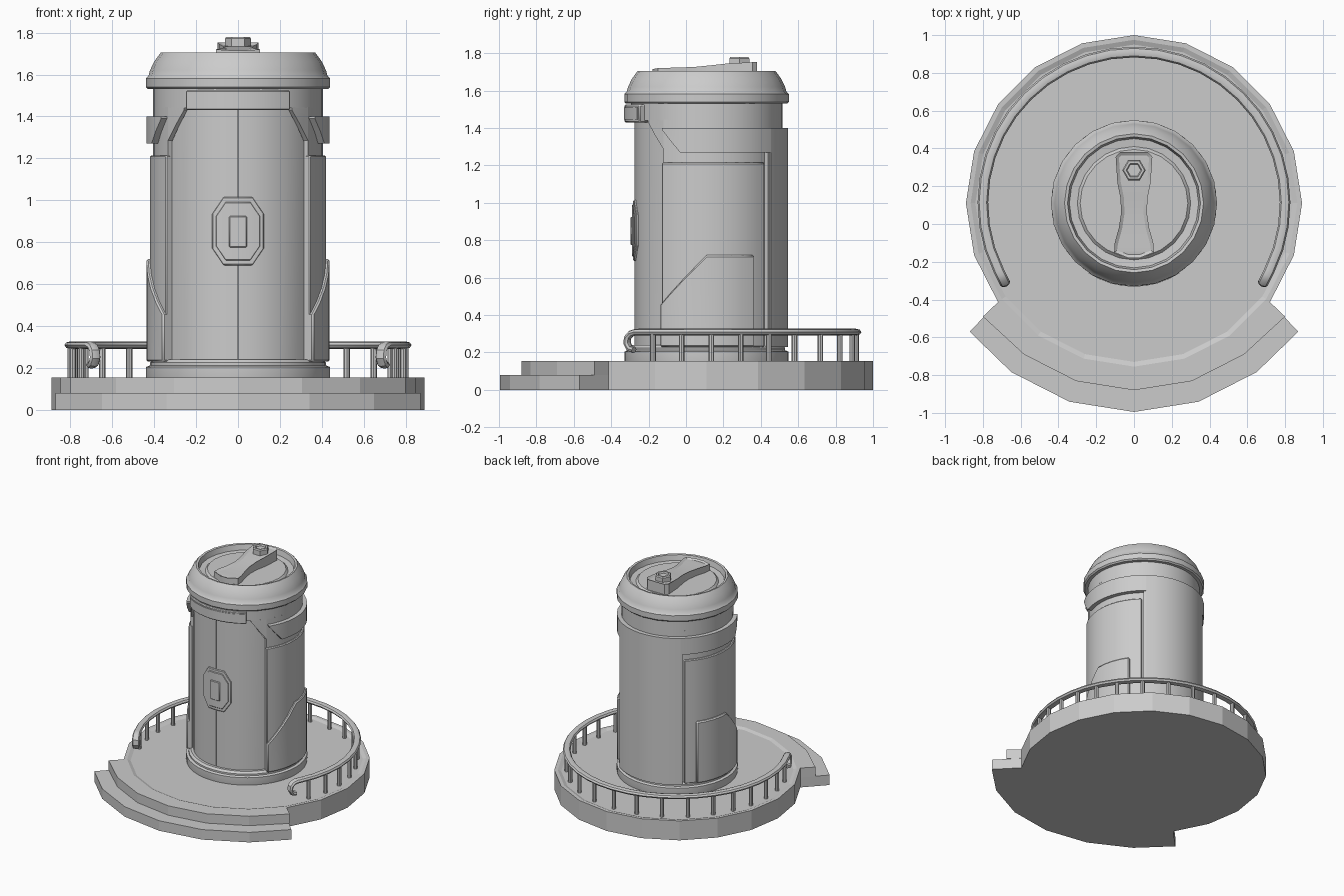
import bpy, bmesh
from math import sin, cos, radians, ceil, pi
from mathutils import Vector

if "Cube" in bpy.data.objects:
    bpy.data.objects.remove(bpy.data.objects["Cube"])

CY = 0.11  # y of the common vertical axis


def pt(phi, r, z):
    """Cylindrical point: phi in degrees from the front (-y), towards +x."""
    a = radians(phi)
    return Vector((r * sin(a), CY - r * cos(a), z))


def finish(bm, name, smooth=True, bevel=0):
    bmesh.ops.recalc_face_normals(bm, faces=bm.faces)
    me = bpy.data.meshes.new(name)
    bm.to_mesh(me)
    bm.free()
    if smooth:
        me.shade_smooth()
        me.set_sharp_from_angle(angle=radians(30))
    ob = bpy.data.objects.new(name, me)
    bpy.context.collection.objects.link(ob)
    if bevel:
        m = ob.modifiers.new("bevel", 'BEVEL')
        m.width, m.segments, m.limit_method, m.angle_limit = bevel, 1, 'ANGLE', radians(50)
    return ob


def skin(bm, rings, cap=True):
    """Join closed rings of points into a tube."""
    vs = [[bm.verts.new(p) for p in ring] for ring in rings]
    n = len(vs[0])
    for a, b in zip(vs, vs[1:]):
        for i in range(n):
            j = (i + 1) % n
            bm.faces.new((a[i], a[j], b[j], b[i]))
    if cap:
        bm.faces.new(vs[0])
        bm.faces.new(vs[-1])


def lathe(name, profile, sides, smooth=True):
    bm = bmesh.new()
    skin(bm, [[pt(360 * i / sides, r, z) for i in range(sides)] for r, z in profile])
    return finish(bm, name, smooth)


def patch(name, cols, r0, r1, bevel=0):
    """Curved plate on the body; cols = (phi, z low, z high)."""
    fine = [cols[0]]
    for a, b in zip(cols, cols[1:]):
        n = max(1, ceil(abs(b[0] - a[0]) / 9))
        fine += [tuple(u + (v - u) * k / n for u, v in zip(a, b)) for k in range(1, n + 1)]
    bm = bmesh.new()
    skin(bm, [[pt(p, r0, lo), pt(p, r1, lo), pt(p, r1, hi), pt(p, r0, hi)] for p, lo, hi in fine])
    return finish(bm, name, True, bevel)


def pair(name, cols, r0, r1, bevel=0):
    for side, s in (("right", 1), ("left", -1)):
        patch(f"{name}_{side}", [(p * s, lo, hi) for p, lo, hi in cols], r0, r1, bevel)


# Round platform with a slightly sunken floor
lathe("platform", [(.89, 0), (.89, .155), (.865, .155), (.84, .145)], 20, False)

# Two front steps
def step(name, r, end, z0, z1):
    angles = (-36, -18, 0, 18, 36)
    outer = [Vector((-end[0], end[1], 0))] + [pt(a, r, 0) for a in angles] + [Vector((end[0], end[1], 0))]
    inner = [pt(a, .885, 0) for a in (54, 36, 18, 0, -18, -36, -54)]
    bm = bmesh.new()
    skin(bm, [[p + Vector((0, 0, z)) for p in outer + inner] for z in (z0, z1)])
    finish(bm, name, False)


step("lower_step", 1.105, (.87, -.57), 0, .08)
step("upper_step", .99, (.80, -.49), .08, .155)

# Handrail with hooked ends
START = 63.5
path = []
n0, t0 = pt(START, 1, 0) - pt(START, 0, 0), Vector((-cos(radians(START)), -sin(radians(START)), 0))
hook = [(.035, -.095), (.06, -.088), (.076, -.06), (.073, -.03), (.052, -.008), (.025, 0)]
for d, h in hook:
    path.append((pt(START, .80, .309 + h) + t0 * d, n0))
N = 26
for i in range(N + 1):
    p = START + (360 - 2 * START) * i / N
    path.append((pt(p, .80, .309), pt(p, 1, 0) - pt(p, 0, 0)))
for q, n in reversed(path[:len(hook)]):
    path.append((Vector((-q.x, q.y, q.z)), Vector((-n.x, n.y, 0))))
rings = []
for i, (q, n) in enumerate(path):
    t = (path[min(i + 1, len(path) - 1)][0] - path[max(i - 1, 0)][0]).normalized()
    up = n.cross(t).normalized()
    rings.append([q + n * .028 * cos(k * pi / 4) + up * .018 * sin(k * pi / 4) for k in range(8)])
bm = bmesh.new()
skin(bm, rings)
finish(bm, "handrail")

# Railing posts
post_angles = [0, 13.5, 27, 40.5, 54, 65.4, 76.8, 88.2, 99.6, 111]
bm = bmesh.new()
for a in post_angles + [-a for a in post_angles[1:]]:
    c = pt(180 + a, .80, 0)
    skin(bm, [[c + Vector((.015 * cos(k * pi / 4), .015 * sin(k * pi / 4), z)) for k in range(8)]
              for z in (.14, .30)])
finish(bm, "railing_posts")

# Body core, foot ring and neck
lathe("body_core", [(.37, .14), (.37, 1.54)], 40)
lathe("foot_ring", [(.435, .14), (.438, .155), (.438, .205), (.42, .212), (.42, .225), (.405, .24), (.37, .24)], 40)
lathe("neck", [(.37, 1.44), (.405, 1.44), (.405, 1.54), (.37, 1.54)], 40)

# Front doors, with a seam between them, and the frame around them
pair("door", [(.5, .24, 1.43), (39, .24, 1.43), (55, .24, 1.28)], .36, .385)
pair("door_frame_corner", [(39.5, 1.43, 1.445), (55.5, 1.285, 1.445)], .365, .405)
patch("body_frame", [(55.5, .23, 1.445), (304.5, .23, 1.445)], .365, .405)

# Side panels, lower side plates, back shell and its forward arms
pair("side_panel", [(55, .23, 1.215), (138, .23, 1.215)], .39, .42, .006)
pair("lower_plate", [(55, .23, .455), (90, .23, .72), (126, .23, .72)], .40, .437, .008)
patch("back_shell", [(142, .23, 1.40), (218, .23, 1.40)], .39, .437)
pair("shell_arm", [(57, 1.39, 1.40), (71, 1.27, 1.40), (142, 1.27, 1.40)], .39, .437)
pair("shell_edge", [(140, .23, 1.27), (142, .23, 1.27)], .39, .43)

# Sign board above the doors
patch("sign_board", [(-35, 1.43, 1.525), (35, 1.43, 1.525)], .38, .438, .006)
patch("sign_face", [(-33, 1.445, 1.51), (33, 1.445, 1.51)], .40, .442)

# Octagonal lock plate on the doors
def octagon(name, w, h, r, bevel):
    k = .55
    patch(name, [(-w, .853 - h * .5, .853 + h * .5), (-w * k, .853 - h, .853 + h),
                 (w * k, .853 - h, .853 + h), (w, .853 - h * .5, .853 + h * .5)], .37, r, bevel)


octagon("lock_rim", 18.5, .163, .393, .005)
octagon("lock_plate", 15.5, .14, .398, .004)
patch("lock_handle", [(-6, .775, .925), (6, .775, .925)], .38, .406, .004)

# Lid with raised rim and sunken top
lathe("lid", [(.39, 1.53), (.43, 1.53), (.44, 1.54), (.44, 1.582), (.427, 1.595), (.42, 1.62), (.40, 1.662),
              (.376, 1.695), (.368, 1.705), (.352, 1.702), (.342, 1.66), (.30, 1.655), (.285, 1.67)], 24)

# Pull tab: rows of (y, half width, top z)
tab = [(-.18, .03, 1.715), (-.15, .105, 1.72), (-.10, .102, 1.722), (-.02, .08, 1.724), (.06, .068, 1.728),
       (.14, .072, 1.736), (.22, .088, 1.745), (.355, .097, 1.752), (.38, .075, 1.752)]
bm = bmesh.new()
skin(bm, [[Vector((-w, y, 1.66)), Vector((w, y, 1.66)), Vector((w, y, z)), Vector((-w, y, z))] for y, w, z in tab])
bmesh.ops.recalc_face_normals(bm, faces=bm.faces)
top = [f for f in bm.faces if f.normal.z > .7]
bmesh.ops.inset_region(bm, faces=top, thickness=.018, depth=0)
bmesh.ops.translate(bm, vec=(0, 0, -.012), verts=list({v for f in top for v in f.verts}))
finish(bm, "pull_tab")

# Hexagonal rivet with a sunken top
bm = bmesh.new()
skin(bm, [[Vector((r * cos(k * pi / 3), .285 + r * sin(k * pi / 3), z)) for k in range(6)]
          for r, z in [(.062, 1.72), (.062, 1.772), (.055, 1.78), (.042, 1.78), (.036, 1.768)]])
finish(bm, "rivet", False)
